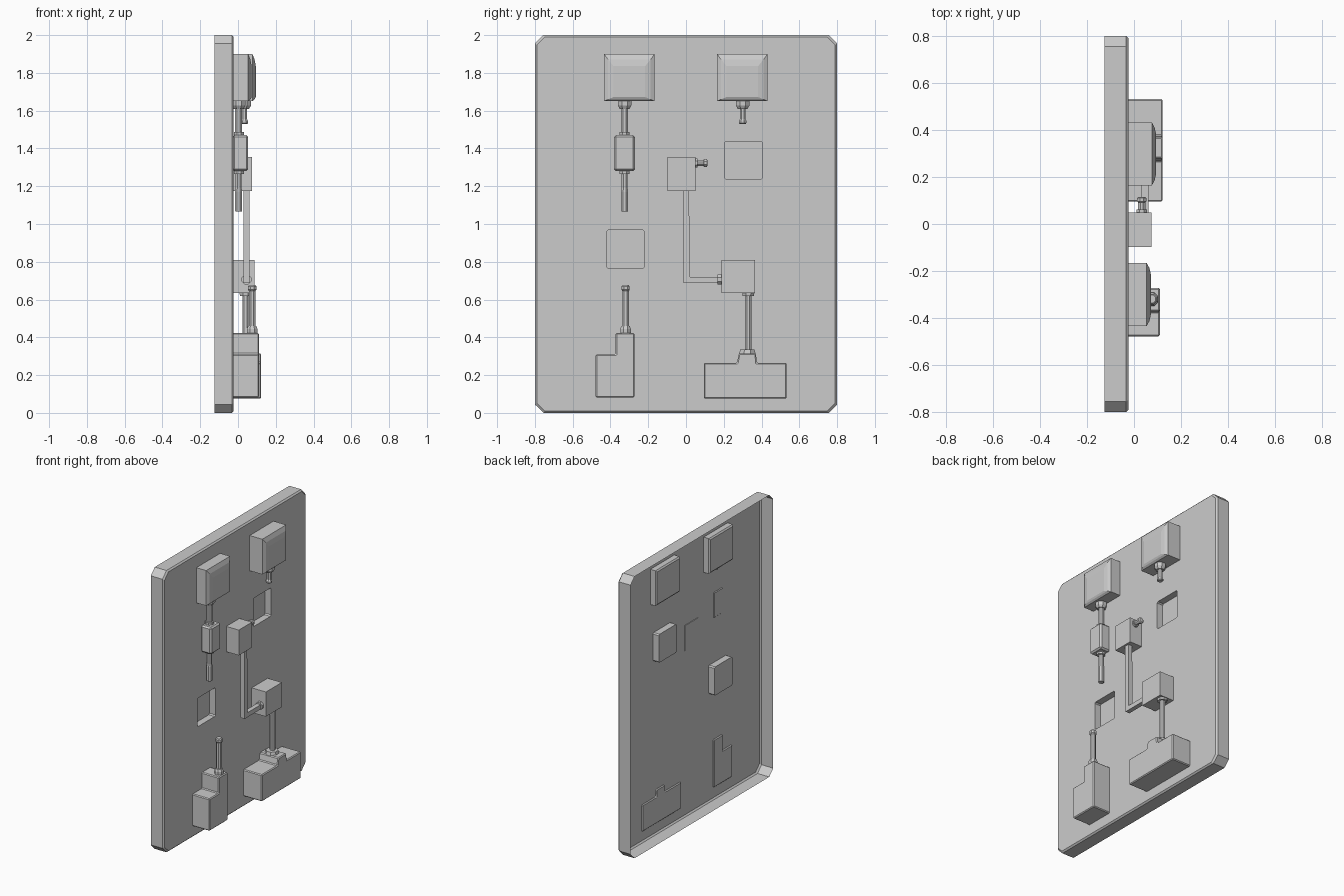
import bpy, bmesh, math
from mathutils import Vector

if "Cube" in bpy.data.objects:
    bpy.data.objects.remove(bpy.data.objects["Cube"])

FACE = -0.023   # front surface of the plate
BACK = -0.125


def finish(name, bm):
    bmesh.ops.recalc_face_normals(bm, faces=bm.faces)
    me = bpy.data.meshes.new(name)
    bm.to_mesh(me)
    bm.free()
    ob = bpy.data.objects.new(name, me)
    bpy.context.collection.objects.link(ob)
    return ob


def ring(bm, pts):
    return [bm.verts.new(p) for p in pts]


def bridge(bm, a, b):
    n = len(a)
    for i in range(n):
        bm.faces.new((a[i], a[(i + 1) % n], b[(i + 1) % n], b[i]))


def loft(name, rings):
    bm = bmesh.new()
    loops = [ring(bm, r) for r in rings]
    for a, b in zip(loops, loops[1:]):
        bridge(bm, a, b)
    bm.faces.new(loops[0])
    bm.faces.new(loops[-1])
    return finish(name, bm)


def rect(x, y0, y1, z0, z1, c=0.0):
    # rectangle in the plate's plane, optionally with cut corners
    if c == 0:
        return [(x, y0, z0), (x, y1, z0), (x, y1, z1), (x, y0, z1)]
    return [(x, y0 + c, z0), (x, y1 - c, z0), (x, y1, z0 + c), (x, y1, z1 - c),
            (x, y1 - c, z1), (x, y0 + c, z1), (x, y0, z1 - c), (x, y0, z0 + c)]


def box(name, x0, x1, y0, y1, z0, z1):
    return loft(name, [rect(x0, y0, y1, z0, z1), rect(x1, y0, y1, z0, z1)])


def slab(name, profile, x0, x1, c=0.006):
    ob = loft(name, [[(x, y, z) for y, z in profile] for x in (x0, x1)])
    m = ob.modifiers.new("edge", 'BEVEL')
    m.width, m.segments = c, 1
    return ob


def rod(name, start, axis, stations):
    # eight-sided rod; stations are (distance, half width)
    d = Vector(axis)
    u = Vector((1, 0, 0))
    v = d.cross(u)
    k = 1 / math.cos(math.pi / 8)
    rings = []
    for t, r in stations:
        c = Vector(start) + d * t
        rings.append([c + k * r * (math.cos(a) * u + math.sin(a) * v)
                      for a in [math.pi / 8 + i * math.pi / 4 for i in range(8)]])
    return loft(name, rings)


# back plate: open shell with two pockets
pockets = [(0.204, 0.404, 1.237, 1.438), (-0.42, -0.22, 0.765, 0.968)]
bm = bmesh.new()
rim = ring(bm, rect(BACK, -0.8, 0.8, 0, 2, 0.045))
side = ring(bm, rect(FACE - 0.01, -0.8, 0.8, 0, 2, 0.045))
front = ring(bm, rect(FACE, -0.79, 0.79, 0.01, 1.99, 0.042))
bridge(bm, rim, side)
bridge(bm, side, front)
edges = [bm.edges.get((front[i], front[(i + 1) % 8])) for i in range(8)]
mouths = []
for p in pockets:
    m = ring(bm, rect(FACE, *p, 0.008))
    mouths.append(m)
    edges += [bm.edges.new((m[i], m[(i + 1) % 8])) for i in range(8)]
bmesh.ops.triangle_fill(bm, edges=edges, use_beauty=True, use_dissolve=False)
for p, m in zip(pockets, mouths):
    floor = ring(bm, rect(-0.07, *p, 0.008))
    bridge(bm, m, floor)
    bm.faces.new(floor)
finish("back_plate", bm)

# two upper housings with bevelled fronts and necks
for side_name, cy, xf, xs in (("left", -0.3, 0.072, 0.003), ("right", 0.298, 0.094, 0.033)):
    a, b = cy - 0.134, cy + 0.134
    loft("upper_housing_" + side_name, [
        rect(-0.07, a + 0.008, b - 0.008, 1.66, 1.89),
        rect(-0.062, a, b, 1.65, 1.9),
        rect(xf - 0.018, a, b, 1.65, 1.9),
        rect(xf - 0.006, a + 0.022, b - 0.022, 1.66, 1.87),
        rect(xf, a + 0.05, b - 0.05, 1.672, 1.836)])
    ny = -0.325 if cy < 0 else 0.3
    rod("neck_" + side_name, (xs, ny, 1.65), (0, 0, -1),
        [(0, 0.036), (0.022, 0.036), (0.04, 0.026)])
    if cy < 0:
        rod("upper_left_shaft", (xs, ny, 1.62), (0, 0, -1), [(0, 0.018), (0.15, 0.018)])
    else:
        rod("upper_right_shaft", (xs, ny, 1.62), (0, 0, -1),
            [(0, 0.015), (0.065, 0.015), (0.073, 0.02), (0.085, 0.02), (0.09, 0.016)])

# left coupling block and its lower shaft
slab("left_coupling", [(-0.38, 1.28), (-0.27, 1.28), (-0.27, 1.47), (-0.38, 1.47)], -0.028, 0.054, 0.01)
rod("left_coupling_collar", (0.005, -0.325, 1.487), (0, 0, -1), [(0, 0.027), (0.222, 0.027)])
rod("left_lower_shaft", (0.003, -0.325, 1.27), (0, 0, -1),
    [(0, 0.016), (0.08, 0.016), (0.1, 0.019), (0.2, 0.019), (0.205, 0.016)])

# centre block, side pin and bent pipe
box("centre_block", -0.028, 0.075, -0.098, 0.05, 1.175, 1.355)
rod("centre_side_pin", (0.033, 0.05, 1.323), (0, 1, 0),
    [(0, 0.023), (0.012, 0.023), (0.012, 0.015), (0.042, 0.015), (0.046, 0.02), (0.06, 0.02), (0.065, 0.014)])
h = 0.016
path = [((0.0, 1.18), (h, 0)), ((0.004, 0.704), (h, h)), ((0.17, 0.704), (0, h))]
loft("bent_pipe", [[(0.045 + sx * h, y + s * oy, z + s * oz)
                    for sx, s in ((-1, -1), (1, -1), (1, 1), (-1, 1))]
                   for (y, z), (oy, oz) in path])

# right gear block, collars and shaft
box("right_block", FACE, 0.088, 0.187, 0.366, 0.635, 0.81)
rod("right_block_side_collar", (0.045, 0.167, 0.706), (0, 1, 0), [(0, 0.026), (0.022, 0.026)])
rod("right_block_lower_collar", (0.04, 0.33, 0.637), (0, 0, -1), [(0, 0.032), (0.017, 0.03)])
rod("right_lower_shaft", (0.04, 0.33, 0.63), (0, 0, -1), [(0, 0.017), (0.31, 0.017)])
rod("right_base_collar", (0.04, 0.325, 0.335), (0, 0, -1), [(0, 0.038), (0.03, 0.045)])

# stepped lower housings
slab("lower_right_housing", [(0.095, 0.075), (0.532, 0.075), (0.532, 0.265), (0.375, 0.265),
                             (0.37, 0.315), (0.28, 0.315), (0.27, 0.265), (0.095, 0.265)], -0.03, 0.122)
slab("lower_left_housing", [(-0.478, 0.082), (-0.272, 0.082), (-0.272, 0.423),
                            (-0.372, 0.423), (-0.372, 0.31), (-0.478, 0.31)], -0.03, 0.111)
rod("lower_left_shaft", (0.075, -0.32, 0.42), (0, 0, 1),
    [(0, 0.028), (0.025, 0.028), (0.04, 0.022), (0.04, 0.017), (0.225, 0.017),
     (0.232, 0.022), (0.25, 0.022), (0.256, 0.017)])
